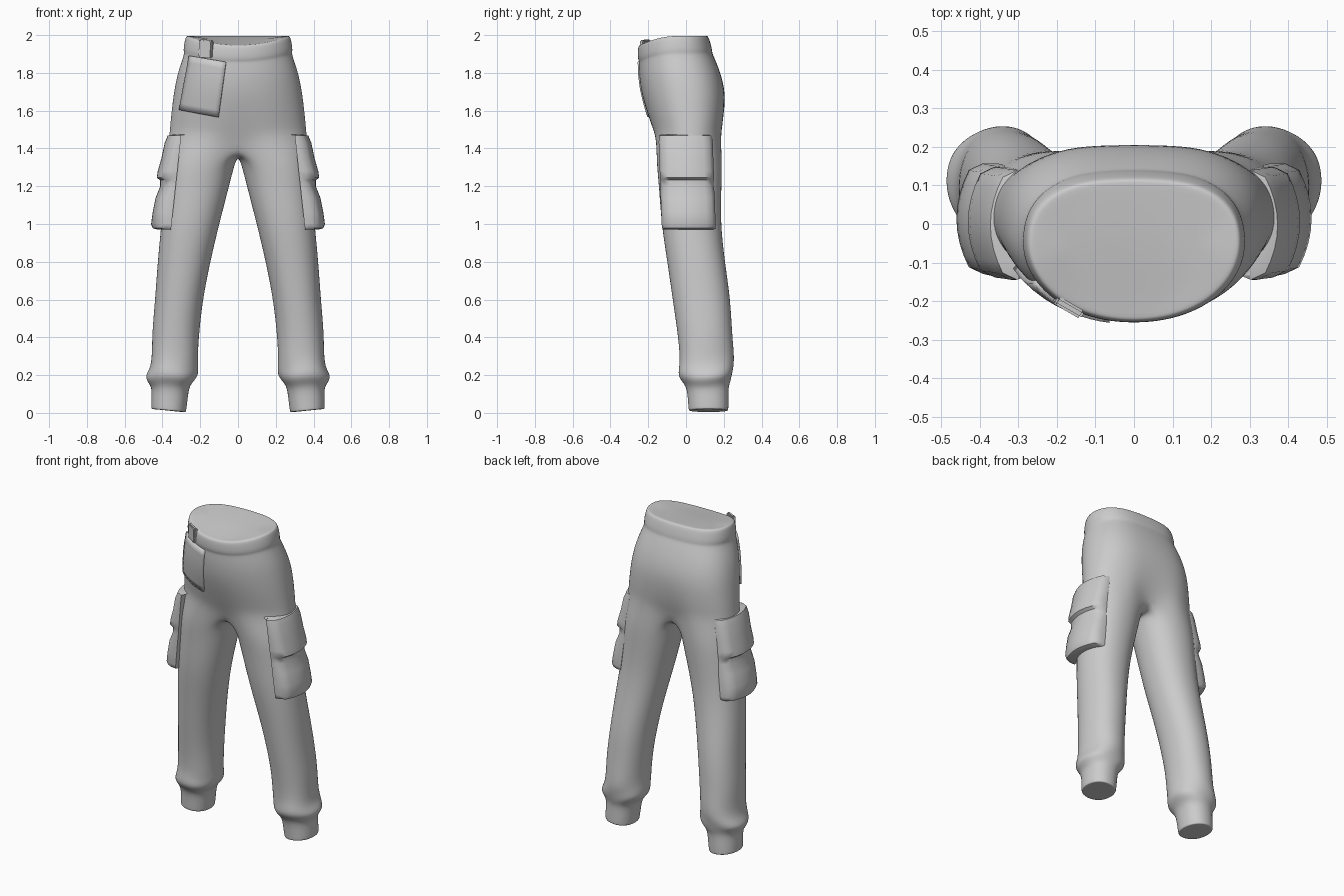
import bpy, bmesh, math
from mathutils import Vector

if "Cube" in bpy.data.objects:
    bpy.data.objects.remove(bpy.data.objects["Cube"])

cloth = bpy.data.materials.new("grey cloth")
cloth.diffuse_color = (0.6, 0.6, 0.6, 1)
cloth.use_nodes = True
cloth.node_tree.nodes["Principled BSDF"].inputs["Base Color"].default_value = cloth.diffuse_color


def finish(name, bm, angle=60):
    bmesh.ops.recalc_face_normals(bm, faces=bm.faces)
    me = bpy.data.meshes.new(name)
    bm.to_mesh(me)
    bm.free()
    ob = bpy.data.objects.new(name, me)
    bpy.context.collection.objects.link(ob)
    me.materials.append(cloth)
    bpy.ops.object.select_all(action='DESELECT')
    ob.select_set(True)
    bpy.context.view_layer.objects.active = ob
    bpy.ops.object.shade_smooth_by_angle(angle=math.radians(angle))
    return ob


def bridge(bm, a, b, closed):
    n = len(a)
    for i in range(n if closed else n - 1):
        j = (i + 1) % n
        bm.faces.new((a[i], a[j], b[j], b[i]))


# Trousers: half is lofted, then mirrored and subdivided
bm = bmesh.new()
N = 12


def hip_arc(z, a, yf, yb, yc, dip, pinch=0.0):
    """Half ring from front centre to back centre."""
    out = []
    for i in range(N + 1):
        t = math.radians(-90 + 180 * i / N)
        c, s = max(math.cos(t), 0), math.sin(t)
        if s < 0:
            x, y = a * c ** 0.95, yc - (yc - yf) * abs(s)
        else:
            x, y = a * c ** 0.72, yc + (yb - yc) * s ** 0.85
        mid = max(0, 1 - x / 0.13)
        y *= 1 - pinch * mid
        zz = z - dip * max(0, -s) ** 2 - pinch * 0.25 * mid
        out.append(bm.verts.new((0 if i in (0, N) else x, y, zz)))
    return out


# z, half width, front y, back y, widest y, front dip, centre pinch
hips = [(1.995, .255, -.23, .10, -.05, .05, 0),
        (1.998, .275, -.25, .115, -.05, .05, 0),
        (1.98, .283, -.257, .125, -.05, .05, 0),
        (1.925, .292, -.258, .14, -.05, .05, 0),
        (1.905, .288, -.25, .14, -.05, .045, 0),
        (1.885, .292, -.25, .15, -.05, .04, 0),
        (1.80, .322, -.25, .185, -.03, .02, 0),
        (1.70, .342, -.238, .21, -.01, .01, 0),
        (1.60, .354, -.215, .21, 0, 0, .04),
        (1.52, .362, -.192, .203, .01, 0, .12),
        (1.46, .367, -.178, .198, .01, 0, .28)]
arcs = [hip_arc(*h) for h in hips]
for a, b in zip(arcs, arcs[1:]):
    bridge(bm, a, b, False)
bm.faces.new(arcs[0])  # closed waist

# Crotch strip continues the last arc into a closed leg ring
last = arcs[-1]
front, back = last[0].co, last[-1].co
strip = []
for k in range(1, 6):
    p = back.lerp(front, k / 6)
    p.z -= 0.035 * math.sin(math.pi * k / 6)
    strip.append(bm.verts.new((0, p.y, p.z)))
prev = last + strip

# z, inner x, outer x, front y, back y
legs = [(1.32, .018, .378, -.155, .19), (1.20, .048, .388, -.142, .187),
        (1.00, .10, .405, -.13, .182), (.80, .148, .425, -.098, .205),
        (.60, .187, .438, -.07, .235), (.42, .207, .455, -.043, .243),
        (.29, .215, .455, -.035, .252), (.235, .213, .47, -.036, .25),
        (.195, .212, .49, -.037, .245), (.165, .235, .475, -.02, .233),
        (.135, .26, .456, .003, .224), (.08, .267, .458, .01, .224),
        (.02, .275, .459, .014, .224), (.012, .277, .457, .016, .222),
        (.012, .295, .44, .035, .205)]
for k, (z, xi, xo, yf, yb) in enumerate(legs):
    cx, cy = (xi + xo) / 2, (yf + yb) / 2
    rx, ry = (xo - xi) / 2 * 1.02, (yb - yf) / 2 * 1.02
    ring = []
    for i in range(18):
        t = math.radians(-120 + 20 * i)
        c, s = math.cos(t), math.sin(t)
        # soft folds gathered above the cuff
        f = 1 + (.035 * math.sin(3 * t + k * 1.6) if .15 < z < .32 else 0)
        x = cx + rx * f * math.copysign(abs(c) ** .92, c)
        y = cy + ry * f * math.copysign(abs(s) ** .92, s)
        ring.append(bm.verts.new((x, y, z + .02 * (x - cx) / rx * (z < .1) * .4)))
    bridge(bm, prev, ring, True)
    prev = ring
bm.faces.new(prev)  # closed cuff

trousers = finish("trousers", bm, 80)
m = trousers.modifiers.new("mirror", 'MIRROR')
m.use_clip = True
trousers.modifiers.new("smooth", 'SUBSURF').levels = 2
trousers.modifiers["smooth"].render_levels = 2

# Cargo pockets: curved pads with an overhanging flap
# z, outer x, edge shrink
rows = [(1.474, .345, .012), (1.468, .372, .002), (1.43, .388, 0), (1.35, .405, 0),
        (1.28, .425, 0), (1.245, .43, 0), (1.232, .412, .002), (1.20, .412, .002),
        (1.14, .436, 0), (1.06, .452, 0), (1.00, .46, 0), (.978, .452, .002),
        (.97, .425, .012)]
for side, label in ((1, "left"), (-1, "right")):
    bm = bmesh.new()
    prev = None
    for z, X, sh in rows:
        u = (1.474 - z) / .504
        cy, h = -.003 + .018 * u, .143 - sh
        inner = .30 + .055 * u
        pts = [(inner, cy - h)]
        for i in range(11):
            t = -1 + i / 5
            drop = .05 * t * t + (.018 if abs(t) == 1 else 0)
            pts.append((X - drop, cy + h * t * (1 if abs(t) == 1 else 1.1)))
        pts.append((inner, cy + h))
        ring = [bm.verts.new((side * x, y, z)) for x, y in pts]
        if prev:
            bridge(bm, prev, ring, True)
        else:
            bm.faces.new(ring)
        prev = ring
    bm.faces.new(prev)
    finish(label + "_cargo_pocket", bm, 50)

# Front patch pocket, laid over the hip
bm = bmesh.new()
tl, tr = Vector((-.252, -.5, 1.89)), Vector((-.062, -.5, 1.858))
bl, br = Vector((-.305, -.5, 1.605)), Vector((-.102, -.5, 1.568))
grid = [[bm.verts.new(tl.lerp(tr, i / 8).lerp(bl.lerp(br, i / 8), j / 8))
         for i in range(9)] for j in range(9)]
for a, b in zip(grid, grid[1:]):
    bridge(bm, a, b, False)
for f in bm.faces:
    f.normal_update()
patch = finish("front_patch_pocket", bm, 50)
w = patch.modifiers.new("wrap", 'SHRINKWRAP')
w.target = trousers
w.wrap_method = 'PROJECT'
w.use_project_y = True
w.use_positive_direction = True
w.use_negative_direction = False
s = patch.modifiers.new("thickness", 'SOLIDIFY')
s.thickness = .024
s.offset = 0

# Belt loop
bm = bmesh.new()
bmesh.ops.create_cube(bm, size=1)
for v in bm.verts:
    v.co = Vector((v.co.x * .08, v.co.y * .024, v.co.z * .095))
bmesh.ops.bevel(bm, geom=bm.edges[:], offset=.006, segments=2, affect='EDGES')
loop = finish("belt_loop", bm, 50)
loop.location = (-.17, -.215, 1.928)
loop.rotation_euler = (0, math.radians(4), math.radians(-30))
